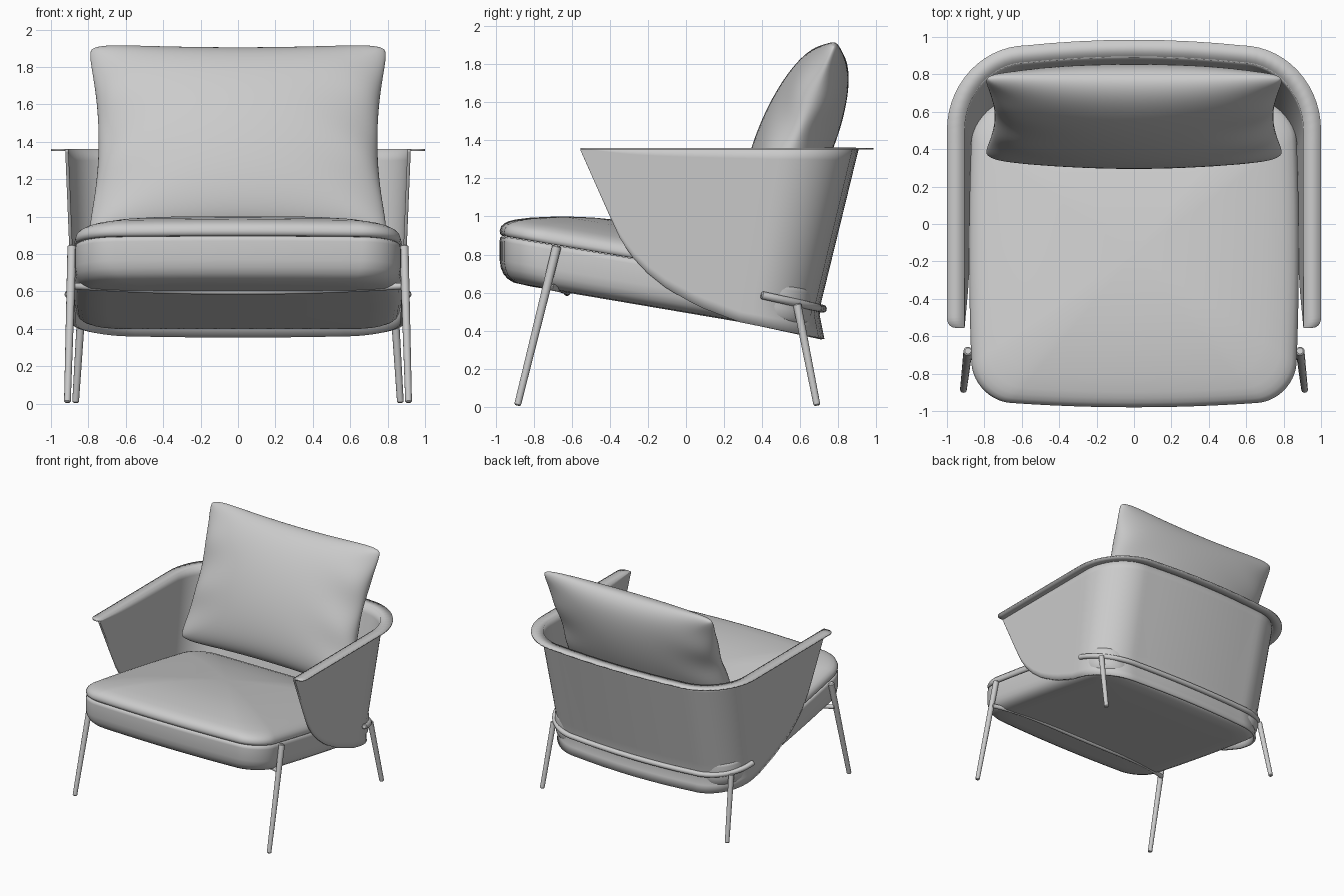
import bpy, bmesh, math
from mathutils import Vector

if "Cube" in bpy.data.objects:
    bpy.data.objects.remove(bpy.data.objects["Cube"], do_unlink=True)

grey = bpy.data.materials.new("light grey")
grey.use_nodes = True
grey.diffuse_color = (0.6, 0.6, 0.6, 1)
grey.node_tree.nodes["Principled BSDF"].inputs["Base Color"].default_value = (0.6, 0.6, 0.6, 1)


def finish(name, bm, angle=40, thickness=0, offset=0):
    bmesh.ops.remove_doubles(bm, verts=bm.verts, dist=0.0005)
    bmesh.ops.recalc_face_normals(bm, faces=bm.faces)
    mesh = bpy.data.meshes.new(name)
    bm.to_mesh(mesh)
    bm.free()
    ob = bpy.data.objects.new(name, mesh)
    bpy.context.collection.objects.link(ob)
    mesh.materials.append(grey)
    if thickness:
        mod = ob.modifiers.new("thickness", "SOLIDIFY")
        mod.thickness, mod.offset = thickness, offset
    bpy.ops.object.select_all(action="DESELECT")
    ob.select_set(True)
    bpy.context.view_layer.objects.active = ob
    bpy.ops.object.shade_smooth_by_angle(angle=math.radians(angle))
    return ob


def skin(bm, rows, closed=False):
    """Join equal rows of points with quads."""
    vs = [[bm.verts.new(p) for p in row] for row in rows]
    n = len(rows[0])
    for a, b in zip(vs, vs[1:]):
        for i in range(n if closed else n - 1):
            j = (i + 1) % n
            bm.faces.new((a[i], a[j], b[j], b[i]))
    return vs


def tube(name, points, r0, r1):
    pts = [Vector(p) for p in points]
    bm = bmesh.new()
    rows = []
    for i, p in enumerate(pts):
        d = (pts[min(i + 1, len(pts) - 1)] - pts[max(i - 1, 0)]).normalized()
        side = d.cross(Vector((0.1, 1, 0.2)) if abs(d.y) < 0.8 else Vector((1, 0, 0.2)))
        side = d.cross(Vector((0, 0, 1))) if abs(d.z) < 0.7 else side
        side.normalize()
        up = d.cross(side)
        r = r0 + (r1 - r0) * i / (len(pts) - 1)
        ring = [p + (side * math.cos(a) + up * math.sin(a)) * r
                for a in (math.tau * k / 14 for k in range(14))]
        if i == 0:
            rows.append([p - d * 0.006 + (q - p) * 0.7 for q in ring])
        rows.append(ring)
        if i == len(pts) - 1:
            rows.append([p + d * 0.006 + (q - p) * 0.7 for q in ring])
    vs = skin(bm, rows, True)
    bm.faces.new(vs[0])
    bm.faces.new(vs[-1])
    return finish(name, bm)


# Plan of the shell's upper edge, from one arm front round the back to the other
TOP = 1.36
half = [(0.915, -0.555 + 1.055 * (i / 26) ** 2) for i in range(27)]
half += [(0.57 + 0.345 * math.cos(a), 0.5 + 0.37 * math.sin(a))
         for a in (math.pi / 2 * i / 14 for i in range(1, 15))]
half += [(x, 0.9 - 0.03 * (x / 0.57) ** 2) for x in (0.45, 0.3, 0.15, 0)]
plan = half + [(-x, y) for x, y in reversed(half[:-1])]
LOWER = [(-0.56, 1.36), (-0.4, 1.0), (-0.34, 0.87), (-0.28, 0.785), (-0.2, 0.7), (-0.1, 0.62),
         (0.07, 0.525), (0.28, 0.445), (0.5, 0.4), (0.72, 0.355)]


def lower_edge(y):
    for (a, za), (b, zb) in zip(LOWER, LOWER[1:]):
        if y <= b:
            return za + (zb - za) * (y - a) / (b - a)
    return LOWER[-1][1]


def wall(p, z):
    """Shell point below plan point p: it leans in, then flares at the foot."""
    lean = 0.21 * (TOP - z) / 0.86 if z > 0.5 else 0.21 - 0.2 * (0.5 - z)
    k = (p[1] + 0.56) / 1.46
    return Vector((p[0] * (1 - 0.045 * (TOP - z)), p[1] - lean * k, z))


# Curved shell forming the arms and back
columns = []
for p in plan:
    z = TOP
    for _ in range(12):
        z = lower_edge(wall(p, z).y)
    columns.append([wall(p, z + (TOP - z) * i / 16) for i in range(17)])
bm = bmesh.new()
skin(bm, columns)
finish("shell", bm, 40, 0.018, 0)


def outward(i):
    a, b = plan[max(i - 1, 0)], plan[min(i + 1, len(plan) - 1)]
    return Vector((b[1] - a[1], a[0] - b[0], 0)).normalized()


# Flat rim turned outward along the top of the shell
rows = []
for i, p in enumerate(plan):
    d = min(1, (p[1] + 0.555) / 0.05)
    w = 0.04 + 0.045 * math.sqrt(max(0, 1 - (1 - d) ** 2))
    q = Vector((p[0], p[1], TOP - 0.004))
    rows.append([q - outward(i) * 0.008, q + outward(i) * w])
bm = bmesh.new()
skin(bm, rows)
finish("rim", bm, 40, 0.01, 0)


# Seat: rounded outline with gently bowed sides, tilted down to the rear
def seat_outline(n=14):
    pts = []
    r = 0.2
    for cx, cy, start in ((0.66, 0.46, 0), (-0.66, 0.46, 90), (-0.66, -0.74, 180), (0.66, -0.74, 270)):
        for i in range(n + 1):
            a = math.radians(start + 90 * i / n)
            pts.append((cx + r * math.cos(a), cy + r * math.sin(a)))
    full = []
    for a, b in zip(pts, pts[1:] + pts[:1]):
        steps = 12 if math.dist(a, b) > 0.3 else 1
        full += [(a[0] + (b[0] - a[0]) * k / steps, a[1] + (b[1] - a[1]) * k / steps)
                 for k in range(steps)]
    bowed = []
    for x, y in full:
        bx = x * (1 + 0.025 * (1 - ((y + 0.14) / 0.8) ** 2))
        by = y - (0.04 * (1 - (x / 0.86) ** 2) if y < -0.5 else 0)
        bowed.append((bx, by))
    return bowed


def cushion(name, profile):
    bm = bmesh.new()
    rows = []
    for s, h in profile:
        row = []
        for x, y in seat_outline():
            px, py = x * s, -0.16 + (y + 0.16) * s
            row.append((px, py, 0.9 - 0.17 * (py + 0.98) + h))
        rows.append(row)
    skin(bm, rows, True)
    finish(name, bm, 60)


cushion("seat_pad", [(0.4, 0.0), (0.985, 0.0), (0.996, 0.008), (1, 0.025), (0.99, 0.05), (0.97, 0.068),
                     (0.94, 0.084), (0.9, 0.098), (0.8, 0.122), (0.6, 0.157), (0.4, 0.178),
                     (0.2, 0.19), (0, 0.195)])
cushion("seat_base", [(0.4, -0.002), (0.985, -0.002), (0.997, -0.01), (1, -0.03), (1, -0.13), (0.992, -0.17),
                      (0.975, -0.2), (0.95, -0.22), (0.91, -0.235), (0.8, -0.24), (0.4, -0.24), (0, -0.24)])

# Back pillow: pinched corners, hollow sides and soft creases
bm = bmesh.new()
N = 44
lean = math.radians(22.5)
for face in (-1, 1):
    rows = []
    for j in range(N + 1):
        v = -math.cos(math.pi * j / N)
        row = []
        for i in range(N + 1):
            u = -math.cos(math.pi * i / N)
            pinch = 0.035 * abs(u * v) ** 10
            x = u * (0.815 - 0.07 * (1 - v * v) - pinch)
            h = v * (0.565 - 0.03 * (1 - u * u) - pinch)
            t = 0.19 * math.sqrt(max(0, (1 - u * u) * (1 - v * v)))
            crease = math.sin(9 * v + 4 * abs(u)) * abs(u) ** 5 * 0.06
            t = t * (1 + crease * 3) + 0.012 * (1 - max(abs(u), abs(v)) ** 12)
            row.append((x, 0.575 + h * math.sin(lean) + face * t * math.cos(lean),
                        1.405 + h * math.cos(lean) - face * t * math.sin(lean)))
        rows.append(row)
    skin(bm, rows)
finish("back_pillow", bm, 70)

# Splayed legs
for side, sx in (("left", 1), ("right", -1)):
    tube("front_leg_" + side, [(sx * 0.888, -0.68, 0.84), (sx * 0.912, -0.885, 0.012)], 0.024, 0.018)
    tube("rear_leg_" + side, [(sx * 0.835, 0.585, 0.535), (sx * 0.868, 0.688, 0.012)], 0.022, 0.018)

# Bowed rail under the front of the seat
tube("front_rail", [(0.89 * t, -0.625 - 0.09 * t ** 4, 0.6 + 0.03 * t * t)
                    for t in (k / 12 - 1 for k in range(25))], 0.018, 0.018)

# Rail wrapped round the back of the shell
path = []
for i, p in enumerate(plan):
    q = wall(p, 0.54)
    if q.y > 0.38:
        z = 0.565 - 0.23 * (q.y - 0.48)
        path.append(wall(p, z) + outward(i) * 0.026)
tube("rear_rail", path, 0.021, 0.021)
